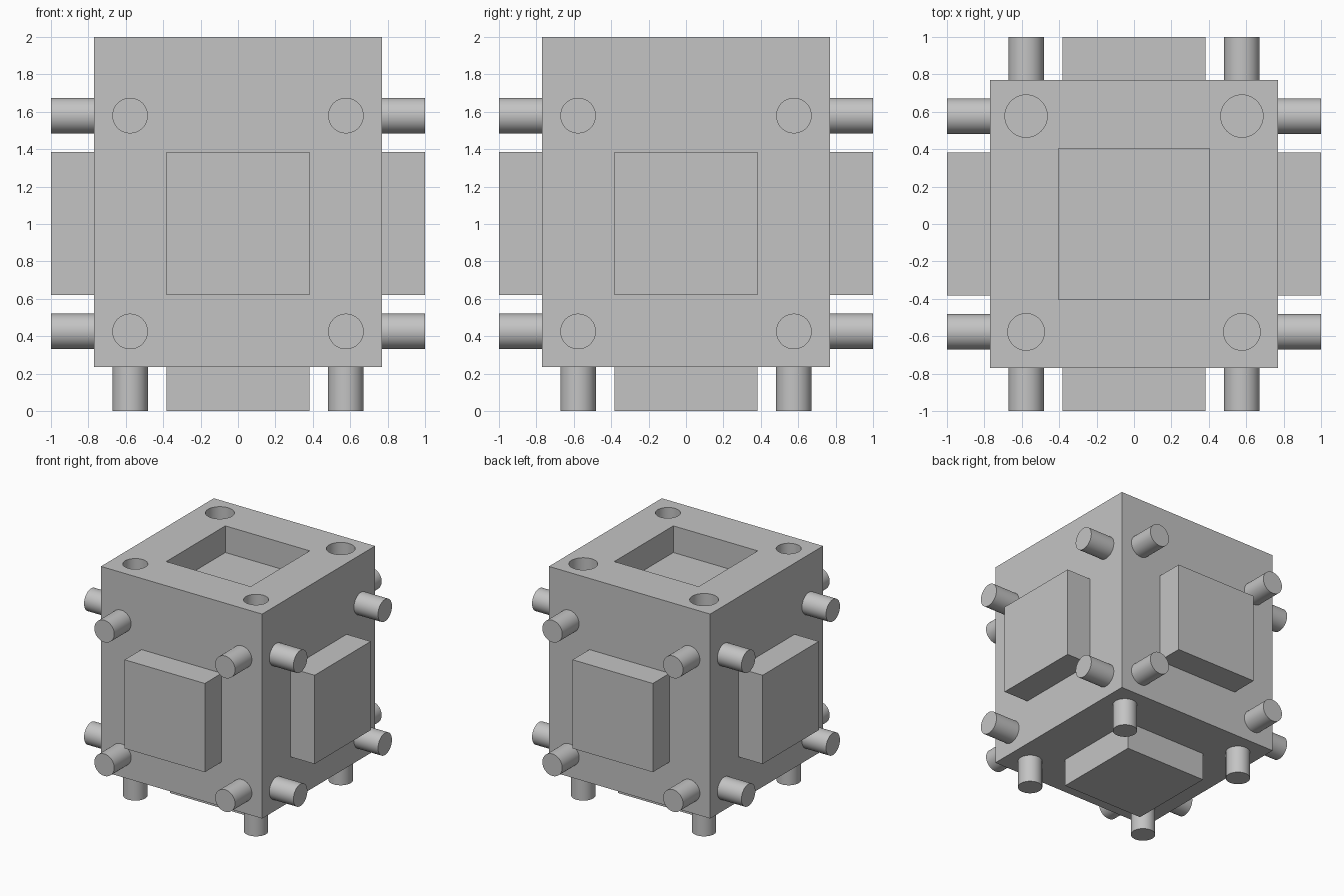
import bpy
from mathutils import Matrix, Vector

if "Cube" in bpy.data.objects:
    bpy.data.objects.remove(bpy.data.objects["Cube"], do_unlink=True)

HALF = 0.77       # half width of the body
DEPTH = 0.23      # how far pads and pegs stand out
SINK = 0.02       # overlap into the body
MID = 1.0025      # height of the side pads
SPREAD = 0.577    # peg offset from the face centre

grey = bpy.data.materials.new("light grey")
grey.use_nodes = True
grey.diffuse_color = (0.55, 0.55, 0.55, 1)
grey.node_tree.nodes["Principled BSDF"].inputs["Base Color"].default_value = grey.diffuse_color


def finish(name):
    obj = bpy.context.object
    obj.name = name
    obj.data.materials.append(grey)
    return obj


def box(name, centre, size):
    bpy.ops.mesh.primitive_cube_add(size=1, location=centre)
    obj = finish(name)
    obj.data.transform(Matrix.Diagonal((*size, 1)))
    return obj


def rod(name, centre, radius, length, direction=(0, 0, 1)):
    turn = Vector(direction).to_track_quat('Z', 'Y').to_euler()
    bpy.ops.mesh.primitive_cylinder_add(vertices=64, radius=radius, depth=length,
                                        location=centre, rotation=turn)
    obj = finish(name)
    bpy.ops.object.shade_smooth_by_angle(angle=0.6)
    return obj


# Body block
body = box("body", (0, 0, (2 + 0.235) / 2), (2 * HALF, 2 * HALF, 2 - 0.235))

# Square socket and four round sockets in the top, the rear pair wider
cutters = [box("socket_cutter", (0, 0, 2), (0.806, 0.806, 2 * DEPTH))]
for sx in (-1, 1):
    for sy, radius in ((-1, 0.098), (1, 0.113)):
        cutters.append(rod("round_socket_cutter", (sx * SPREAD, sy * SPREAD, 2), radius, 2 * DEPTH))
for cutter in cutters:
    cutter.hide_render = True
    cut = body.modifiers.new("socket", 'BOOLEAN')
    cut.operation = 'DIFFERENCE'
    cut.solver = 'EXACT'
    cut.object = cutter
bpy.ops.object.select_all(action='DESELECT')
body.select_set(True)
bpy.context.view_layer.objects.active = body
for name in [m.name for m in body.modifiers]:
    bpy.ops.object.modifier_apply(modifier=name)
for cutter in cutters:
    bpy.data.objects.remove(cutter, do_unlink=True)
bpy.ops.object.shade_smooth_by_angle(angle=0.6)

# A square pad and four pegs on every face but the top
faces = {
    "front": (0, -1, 0), "back": (0, 1, 0),
    "left": (1, 0, 0), "right": (-1, 0, 0), "bottom": (0, 0, -1),
}
for side, normal in faces.items():
    n = Vector(normal)
    u = Vector((0, 1, 0)) if n.x else Vector((1, 0, 0))
    v = n.cross(u)
    reach = MID if side == "bottom" else 1
    length = DEPTH + SINK
    centre = Vector((0, 0, MID)) + n * (reach - length / 2)
    size = [length if c else 0.766 for c in normal]
    box(side + "_pad", centre, size)
    for a in (-1, 1):
        for b in (-1, 1):
            rod(side + "_peg", centre + (u * a + v * b) * SPREAD, 0.095, length, n)
